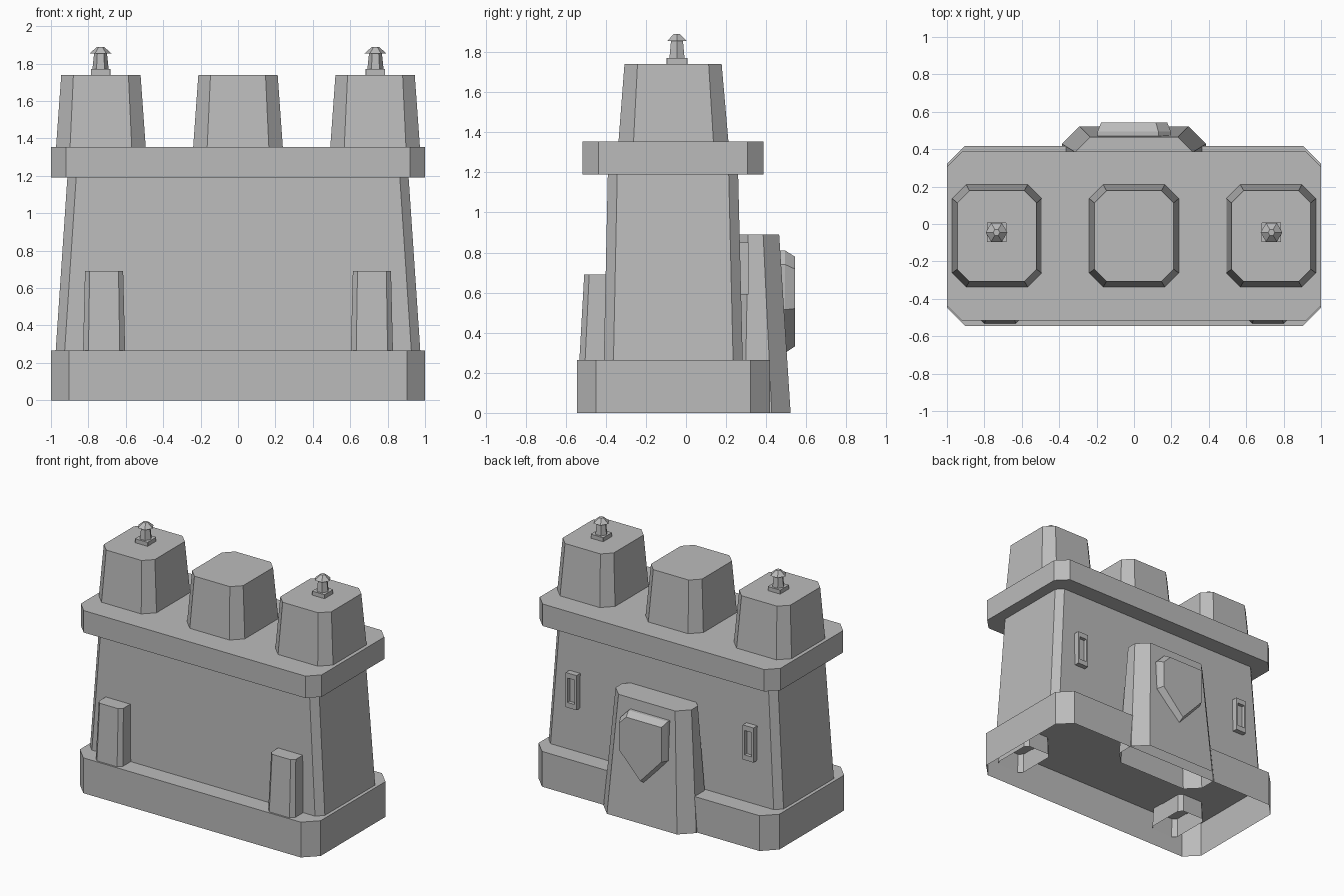
import bpy
import bmesh
import math

old = bpy.data.objects.get("Cube")
if old:
    bpy.data.objects.remove(old, do_unlink=True)

stone = bpy.data.materials.new("grey_stone")
stone.use_nodes = True
stone.diffuse_color = (0.5, 0.5, 0.5, 1)
stone.node_tree.nodes["Principled BSDF"].inputs["Base Color"].default_value = (0.5, 0.5, 0.5, 1)


def finish(name, bm):
    bmesh.ops.recalc_face_normals(bm, faces=bm.faces)
    mesh = bpy.data.meshes.new(name)
    bm.to_mesh(mesh)
    bm.free()
    mesh.materials.append(stone)
    obj = bpy.data.objects.new(name, mesh)
    bpy.context.collection.objects.link(obj)
    return obj


def octagon(x0, x1, y0, y1, c):
    """Rectangle with cut corners."""
    return [(x0 + c, y0), (x1 - c, y0), (x1, y0 + c), (x1, y1 - c),
            (x1 - c, y1), (x0 + c, y1), (x0, y1 - c), (x0, y0 + c)]


def hexagon(x, y, r):
    return [(x + r * math.cos(i * math.pi / 3), y + r * math.sin(i * math.pi / 3))
            for i in range(6)]


def loft(name, rings, open_bottom=False):
    """Join rings of equal point count; each ring is a list of 3D points."""
    bm = bmesh.new()
    loops = [[bm.verts.new(p) for p in ring] for ring in rings]
    n = len(loops[0])
    for low, high in zip(loops, loops[1:]):
        for i in range(n):
            j = (i + 1) % n
            bm.faces.new((low[i], low[j], high[j], high[i]))
    bm.faces.new(loops[-1])
    if not open_bottom:
        bm.faces.new(loops[0][::-1])
    return finish(name, bm)


def at_height(points, z):
    return [(x, y, z) for x, y in points]


def block(name, z0, low, z1, high, open_bottom=False):
    return loft(name, [at_height(octagon(*low), z0), at_height(octagon(*high), z1)], open_bottom)


# Main masonry: hollow plinth, tapering wall and cornice
block("plinth", 0, (-1, 1, -0.545, 0.418, 0.097), 0.265, (-1, 1, -0.545, 0.418, 0.097), True)
block("wall", 0.26, (-0.975, 0.975, -0.41, 0.283, 0.048),
      1.195, (-0.912, 0.912, -0.39, 0.26, 0.047))
block("cornice", 1.19, (-1, 1, -0.516, 0.387, 0.08), 1.355, (-1, 1, -0.516, 0.387, 0.08))

# Three tapering merlons
for label, x in (("right", -0.733), ("middle", 0), ("left", 0.733)):
    block(label + "_merlon", 1.35, (x - 0.24, x + 0.24, -0.337, 0.212, 0.075),
          1.74, (x - 0.212, x + 0.212, -0.307, 0.178, 0.065))

for label, s in (("right", -1), ("left", 1)):
    # Lantern finial: square foot, hexagonal post and cap
    x, y = s * 0.735, -0.045
    block(label + "_finial_foot", 1.735, (x - 0.052, x + 0.052, y - 0.052, y + 0.052, 0.002),
          1.77, (x - 0.052, x + 0.052, y - 0.052, y + 0.052, 0.002))
    loft(label + "_finial_post", [at_height(hexagon(x, y, 0.044), 1.765),
                                  at_height(hexagon(x, y, 0.034), 1.86)])
    loft(label + "_finial_cap", [at_height(hexagon(x, y, 0.058), 1.855),
                                 at_height(hexagon(x, y, 0.018), 1.89)])

    # Front buttress, running down into the hollow plinth
    x = s * 0.716
    block(label + "_buttress", 0.12, (x - 0.116, x + 0.116, -0.54, -0.2, 0.03),
          0.69, (x - 0.102, x + 0.102, -0.508, -0.22, 0.025), True)

    # Arrow slit frame with a sunken opening on the back wall
    x = s * 0.735
    bm = bmesh.new()
    bmesh.ops.create_cube(bm, size=1)
    for v in bm.verts:
        v.co = (x + v.co.x * 0.09, 0.275 + v.co.y * 0.075, 0.72 + v.co.z * 0.26)
    face = max(bm.faces, key=lambda f: f.calc_center_median().y)
    bmesh.ops.inset_individual(bm, faces=[face], thickness=0.022)
    for v in face.verts:
        v.co.z = 0.72 + (v.co.z - 0.72) * 0.8
    hole = bmesh.ops.inset_individual(bm, faces=[face], thickness=0.0005)
    for v in face.verts:
        v.co.y -= 0.025
    finish(label + "_arrow_slit", bm)

# Back gate block, flaring to the ground
block("gate_block", 0, (-0.385, 0.385, 0.2, 0.522, 0.094),
      0.89, (-0.315, 0.315, 0.23, 0.465, 0.08), True)

# Bevelled shield with one notched top corner
outline = [(-0.195, 0.81), (0.13, 0.81), (0.197, 0.74), (0.197, 0.515),
           (0, 0.3), (-0.195, 0.515)]
rim = [(x, 0.47, z) for x, z in outline]
edge = [(x, 0.495, z) for x, z in outline]
front = [(x * 0.9, 0.543, 0.56 + (z - 0.56) * 0.88) for x, z in outline]
loft("shield", [rim, edge, front])
